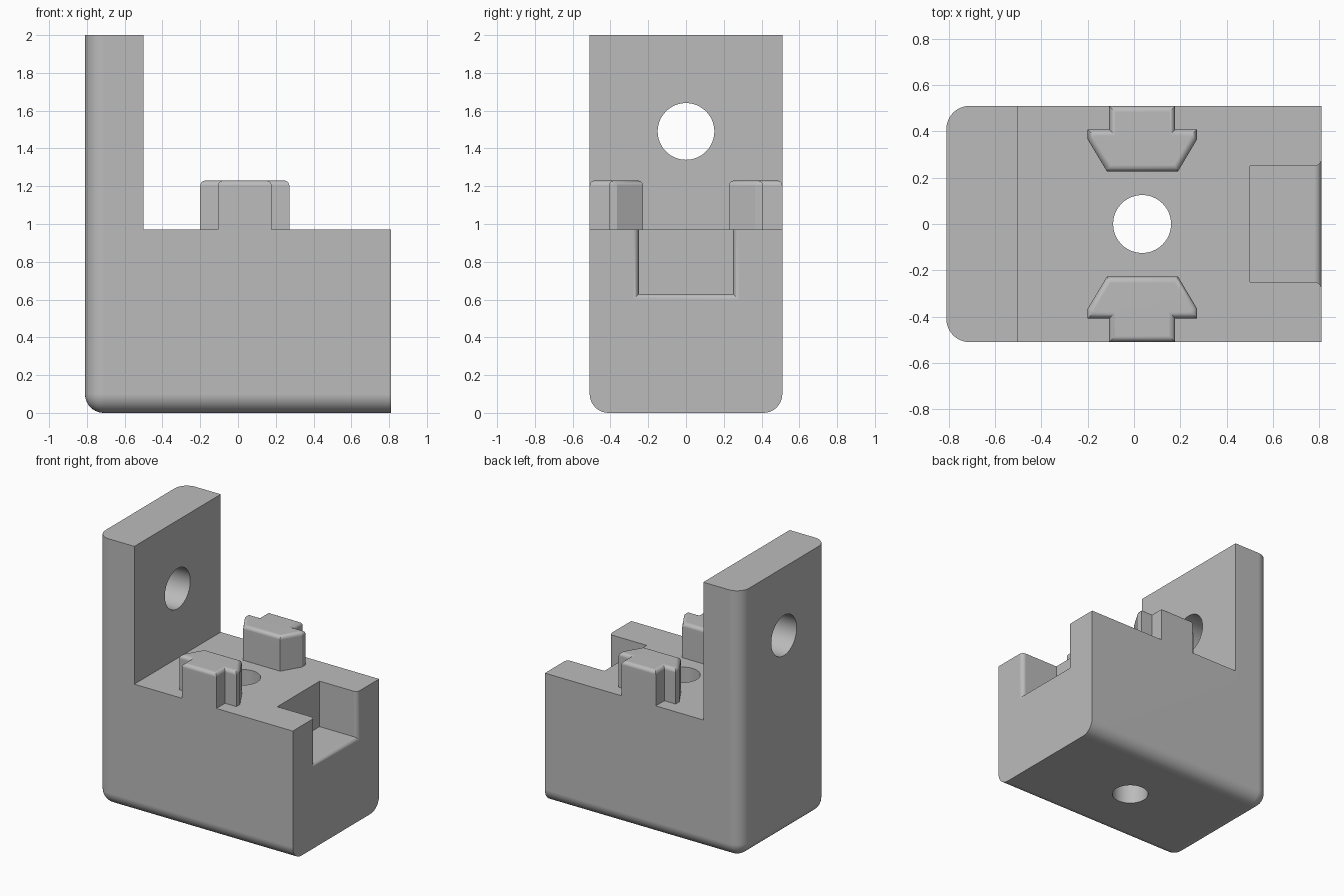
import bpy, bmesh, math
from mathutils import Matrix

default = bpy.data.objects.get("Cube")
if default:
    bpy.data.objects.remove(default, do_unlink=True)

HALF_X, HALF_Y, TOP, DECK, WALL_X = 0.81, 0.51, 2.0, 0.97, -0.5

grey = bpy.data.materials.new("plain grey")
grey.use_nodes = True
colour = (0.5, 0.5, 0.5, 1)
grey.diffuse_color = colour
grey.node_tree.nodes["Principled BSDF"].inputs["Base Color"].default_value = colour


def make_object(name, bm):
    bmesh.ops.recalc_face_normals(bm, faces=bm.faces)
    mesh = bpy.data.meshes.new(name)
    bm.to_mesh(mesh)
    bm.free()
    mesh.materials.append(grey)
    obj = bpy.data.objects.new(name, mesh)
    bpy.context.collection.objects.link(obj)
    return obj


def extrude(points, vector):
    bm = bmesh.new()
    face = bm.faces.new([bm.verts.new(p) for p in points])
    grown = bmesh.ops.extrude_face_region(bm, geom=[face], use_keep_orig=True)
    verts = [g for g in grown["geom"] if isinstance(g, bmesh.types.BMVert)]
    bmesh.ops.translate(bm, verts=verts, vec=vector)
    bmesh.ops.recalc_face_normals(bm, faces=bm.faces)
    return bm


def round_edges(bm, rule, radius, segments):
    edges = [e for e in bm.edges if rule(*[v.co for v in e.verts])]
    bmesh.ops.bevel(bm, geom=edges, offset=radius, segments=segments,
                    profile=0.5, affect='EDGES', clamp_overlap=True)


def activate(obj):
    bpy.ops.object.select_all(action='DESELECT')
    obj.select_set(True)
    bpy.context.view_layer.objects.active = obj


def cut(target, cutter):
    activate(target)
    mod = target.modifiers.new("cut", 'BOOLEAN')
    mod.operation, mod.solver, mod.object = 'DIFFERENCE', 'EXACT', cutter
    bpy.ops.object.modifier_apply(modifier=mod.name)
    bpy.data.objects.remove(cutter, do_unlink=True)


def cylinder(name, radius, depth, matrix):
    bm = bmesh.new()
    bmesh.ops.create_cone(bm, cap_ends=True, segments=64, radius1=radius,
                          radius2=radius, depth=depth, matrix=matrix)
    return make_object(name, bm)


def smooth(obj):
    activate(obj)
    bpy.ops.object.shade_smooth_by_angle(angle=math.radians(30))
    mod = obj.modifiers.new("even shading", 'WEIGHTED_NORMAL')
    mod.keep_sharp = True


# L-shaped bracket body
outline = [(-HALF_X, 0), (HALF_X, 0), (HALF_X, DECK),
           (WALL_X, DECK), (WALL_X, TOP), (-HALF_X, TOP)]
bm = extrude([(x, -HALF_Y, z) for x, z in outline], (0, 2 * HALF_Y, 0))


def outer_edge(a, b):
    at_back = max(a.x, b.x) < -HALF_X + 0.001
    at_bottom = max(a.z, b.z) < 0.001
    if at_back:
        return abs(a.z - b.z) > 0.1 or at_bottom
    return at_bottom and abs(a.x - b.x) > 0.1


round_edges(bm, outer_edge, 0.1, 10)
body = make_object("bracket_body", bm)

# Screw holes through the base and the upright wall
cut(body, cylinder("base_hole", 0.125, 3, Matrix.Translation((0.035, 0, 0.5))))
cut(body, cylinder("wall_hole", 0.15, 0.8, Matrix.Translation((-0.7, 0, 1.49))
                   @ Matrix.Rotation(math.pi / 2, 4, 'Y')))

# End pocket with a rounded mouth
FLARE = 0.032
bm = bmesh.new()
sections = [(0.5, 0)]
for i in range(9):
    a = math.pi / 2 * i / 8
    sections.append((HALF_X - FLARE + FLARE * math.sin(a), FLARE * (1 - math.cos(a))))
sections.append((HALF_X + 0.1, FLARE))
rings = []
for x, d in sections:
    w, low, high = 0.25 + d, 0.63 - d, DECK + 0.2
    rings.append([bm.verts.new((x, y, z)) for y, z in
                  ((-w, low), (w, low), (w, high), (-w, high))])
for r, s in zip(rings, rings[1:]):
    for i in range(4):
        j = (i + 1) % 4
        bm.faces.new((r[i], r[j], s[j], s[i]))
bm.faces.new(rings[0])
bm.faces.new(rings[-1])
cut(body, make_object("pocket_cutter", bm))
smooth(body)

# Pair of T-shaped lugs on the deck
LUG_TOP = 1.23
lug_outline = [(-0.107, 0.51), (-0.107, 0.408), (-0.2, 0.408), (-0.2, 0.365),
               (-0.117, 0.227), (0.19, 0.227), (0.272, 0.365), (0.272, 0.408),
               (0.178, 0.408), (0.178, 0.51)]
for name, side in (("front_lug", -1), ("rear_lug", 1)):
    bm = extrude([(x, side * y, DECK) for x, y in lug_outline],
                 (0, 0, LUG_TOP - DECK))
    round_edges(bm, lambda a, b: min(a.z, b.z) > LUG_TOP - 0.001, 0.028, 5)
    smooth(make_object(name, bm))
